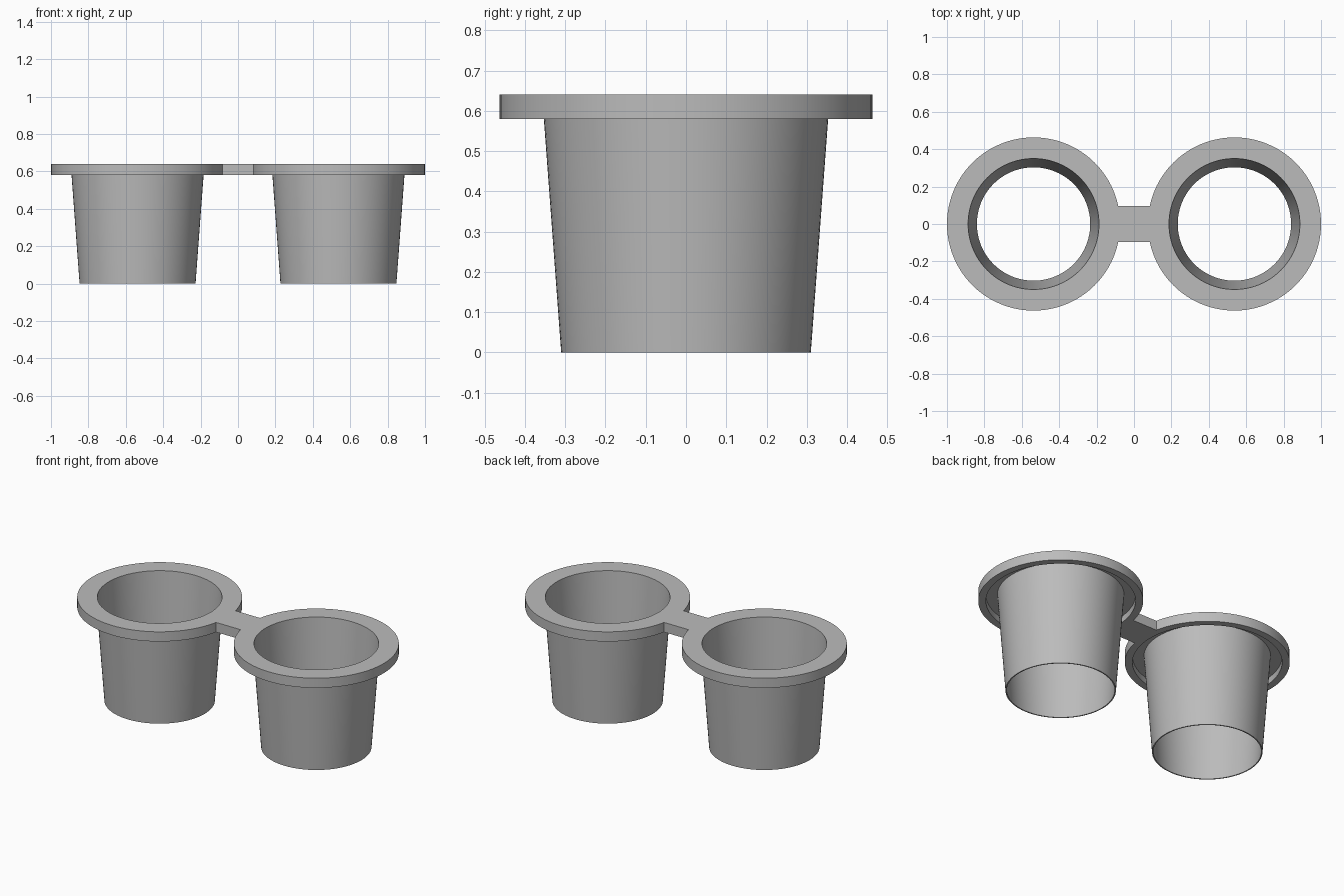
import bpy, bmesh, math

cube = bpy.data.objects.get("Cube")
if cube:
    bpy.data.objects.remove(cube, do_unlink=True)

SEGMENTS = 96
CENTRE_X = 0.537
TOP, FLANGE_BOTTOM = 0.64, 0.58

grey = bpy.data.materials.new("plain grey")
grey.use_nodes = True
colour = (0.5, 0.5, 0.5, 1)
grey.diffuse_color = colour
grey.node_tree.nodes["Principled BSDF"].inputs["Base Color"].default_value = colour


def make_object(name, bm):
    bmesh.ops.recalc_face_normals(bm, faces=bm.faces)
    mesh = bpy.data.meshes.new(name)
    bm.to_mesh(mesh)
    bm.free()
    mesh.materials.append(grey)
    obj = bpy.data.objects.new(name, mesh)
    bpy.context.collection.objects.link(obj)
    return obj


def revolve(name, profile, x):
    """Spin a closed (radius, height) profile about a vertical axis at x."""
    bm = bmesh.new()
    rings = []
    for i in range(SEGMENTS):
        a = math.tau * i / SEGMENTS
        rings.append([bm.verts.new((x + r * math.cos(a), r * math.sin(a), z))
                      for r, z in profile])
    n = len(profile)
    for i, ring in enumerate(rings):
        following = rings[(i + 1) % SEGMENTS]
        for j in range(n):
            k = (j + 1) % n
            bm.faces.new((ring[j], following[j], following[k], ring[k]))
    return make_object(name, bm)


# Thin tapered sleeve, open at both ends, with a flange grooved underneath
cup_profile = [
    (0.303, 0), (0.31, 0), (0.356, 0.62), (0.42, 0.62),
    (0.42, FLANGE_BOTTOM), (0.463, FLANGE_BOTTOM), (0.463, TOP), (0.35, TOP),
]
cups = [revolve(name, cup_profile, side * CENTRE_X)
        for name, side in (("left_cup", 1), ("right_cup", -1))]

# Flat bridge whose ends stay inside the flange rims
bm = bmesh.new()
bmesh.ops.create_cube(bm, size=1)
for v in bm.verts:
    v.co.x *= 0.2
    v.co.y *= 0.19
    v.co.z = TOP if v.co.z > 0 else FLANGE_BOTTOM
holder = make_object("twin_cup_holder", bm)

# Fuse the bridge and both cups into one body
bpy.context.view_layer.objects.active = holder
for cup in cups:
    union = holder.modifiers.new("join " + cup.name, "BOOLEAN")
    union.operation = "UNION"
    union.solver = "EXACT"
    union.object = cup
    bpy.ops.object.modifier_apply(modifier=union.name)
    bpy.data.objects.remove(cup, do_unlink=True)

bpy.ops.object.select_all(action="DESELECT")
holder.select_set(True)
bpy.ops.object.shade_smooth_by_angle(angle=math.radians(30))
